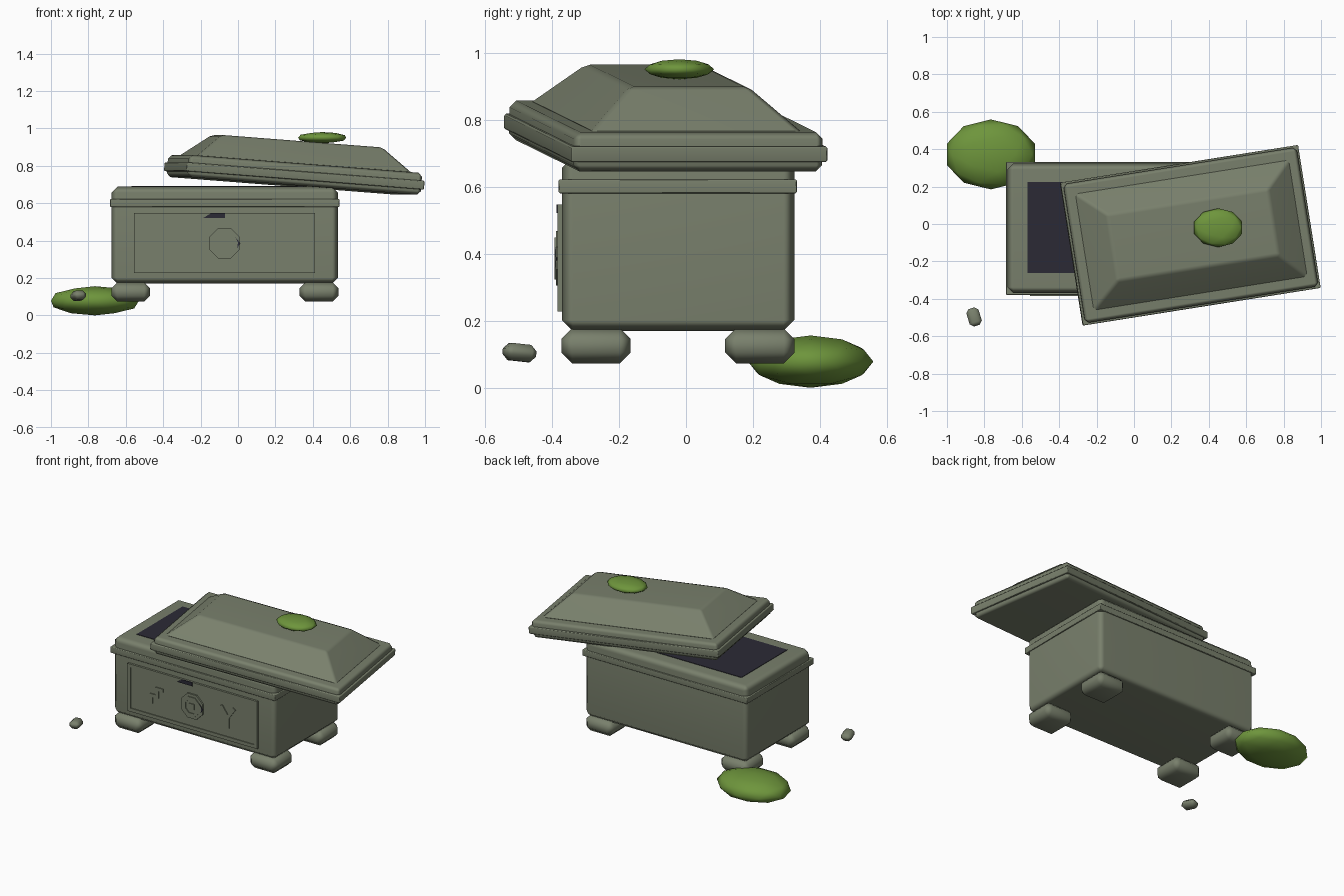
import bpy, bmesh, math
from mathutils import Matrix, Vector

if "Cube" in bpy.data.objects:
    bpy.data.objects.remove(bpy.data.objects["Cube"])


def mat(name, rgb):
    m = bpy.data.materials.new(name)
    m.diffuse_color = (*rgb, 1)
    m.use_nodes = True
    m.node_tree.nodes["Principled BSDF"].inputs["Base Color"].default_value = m.diffuse_color
    return m


STONE = mat("grey_green_stone", (0.19, 0.215, 0.15))
MOSS = mat("moss_green", (0.155, 0.30, 0.045))
DARK = mat("dark_hollow", (0.024, 0.023, 0.036))


def finish(bm, name, m, smooth=50):
    me = bpy.data.meshes.new(name)
    bmesh.ops.recalc_face_normals(bm, faces=bm.faces)
    bm.to_mesh(me)
    bm.free()
    me.materials.append(m)
    ob = bpy.data.objects.new(name, me)
    bpy.context.collection.objects.link(ob)
    if smooth:
        bpy.ops.object.select_all(action='DESELECT')
        ob.select_set(True)
        bpy.context.view_layer.objects.active = ob
        bpy.ops.object.shade_smooth_by_angle(angle=math.radians(smooth))
        if smooth < 90:
            ob.modifiers.new("weighted", 'WEIGHTED_NORMAL').keep_sharp = True
    return ob


def box(name, lo, hi, bevel=0, m=STONE, top=(1, 1), matrix=None):
    """Box between two corners; the top face can taper, the edges can be chamfered."""
    lo, hi = Vector(lo), Vector(hi)
    c, s = (lo + hi) / 2, hi - lo
    bm = bmesh.new()
    bmesh.ops.create_cube(bm, size=1)
    for v in bm.verts:
        if v.co.z > 0:
            v.co.x *= top[0]
            v.co.y *= top[1]
        v.co = Vector(a * b for a, b in zip(v.co, s)) + c
    if bevel:
        bmesh.ops.bevel(bm, geom=bm.edges[:], offset=bevel, segments=1,
                        affect='EDGES', clamp_overlap=True)
    if matrix:
        bm.transform(matrix)
    return finish(bm, name, m, 50 if bevel else 0)


def plate(name, pts, y_front, y_back, m=STONE):
    """Front-facing outline (x, z) extruded along y."""
    bm = bmesh.new()
    f = bm.faces.new([bm.verts.new((x, y_front, z)) for x, z in pts])
    r = bmesh.ops.extrude_face_region(bm, geom=[f])
    for v in r['geom']:
        if isinstance(v, bmesh.types.BMVert):
            v.co.y = y_back
    return finish(bm, name, m, 0)


def blob(name, loc, radii):
    bm = bmesh.new()
    bmesh.ops.create_icosphere(bm, subdivisions=2, radius=1)
    bm.transform(Matrix.Translation(loc) @ Matrix.Diagonal((*radii, 1)))
    return finish(bm, name, MOSS, 180)


# Chest body, band below the mouth, dark opening
box("body", (-0.677, -0.37, 0.17), (0.535, 0.323, 0.688), 0.032)
box("rim_band", (-0.685, -0.38, 0.58), (0.542, 0.331, 0.622), 0.004)
box("dark_opening", (-0.57, -0.262, 0.60), (0.42, 0.225, 0.691), 0, DARK)

# Four chamfered feet
for nx, x in (("left", -0.677), ("right", 0.33)):
    for ny, y in (("front", -0.372), ("back", 0.117)):
        box(f"{ny}_{nx}_foot", (x, y, 0.073), (x + 0.207, y + 0.207, 0.177), 0.032)

# Raised front panel border
X0, X1, Z0, Z1, W = -0.555, 0.412, 0.227, 0.546, 0.023
for n, a, b in (("bottom", (X0, Z0), (X1, Z0 + W)), ("top", (X0, Z1 - W), (X1, Z1)),
                ("left", (X0, Z0 + W), (X0 + W, Z1 - W)), ("right", (X1 - W, Z0 + W), (X1, Z1 - W))):
    box(f"panel_border_{n}", (a[0], -0.384, a[1]), (b[0], -0.36, b[1]))
box("panel_field", (X0 + W, -0.378, Z0 + W), (X1 - W, -0.36, Z1 - W))

# Octagonal medallion: disc, ring and central stud
MX, MZ = -0.072, 0.386


def ring_pts(r, n=8, turn=0.5):
    return [(MX + r * math.cos(2 * math.pi * (i + turn) / n),
             MZ + r * math.sin(2 * math.pi * (i + turn) / n)) for i in range(n)]


plate("medallion_disc", ring_pts(0.088), -0.388, -0.37)
bm = bmesh.new()
loops = [[bm.verts.new((x, y, z)) for x, z in ring_pts(r)]
         for r, y in ((0.068, -0.38), (0.068, -0.393), (0.048, -0.393), (0.048, -0.38))]
for a, b in zip(loops, loops[1:] + loops[:1]):
    for i in range(8):
        j = (i + 1) % 8
        bm.faces.new((a[i], a[j], b[j], b[i]))
finish(bm, "medallion_ring", STONE, 0)
plate("medallion_stud", ring_pts(0.027, 4), -0.393, -0.38)


# Carved marks made of short bars
def bars(name, path, w=0.011):
    for k, (p, q) in enumerate(zip(path, path[1:])):
        p, q = Vector(p), Vector(q)
        d = (q - p).normalized() * w
        n = Vector((-d.y, d.x))
        plate(f"{name}_{k}", [p - d + n, p - d - n, q + d - n, q + d + n], -0.384, -0.37)


bars("stepped_mark", [(-0.30, 0.43), (-0.335, 0.43), (-0.335, 0.378),
                      (-0.378, 0.378), (-0.378, 0.335)])
bars("forked_mark_stem", [(0.19, 0.32), (0.19, 0.38)])
for n, x in (("left", 0.147), ("right", 0.233)):
    bars(f"forked_mark_{n}_arm", [(0.19, 0.38), (x, 0.44)])

# Dark cracks on the front
plate("panel_crack", [(-0.185, 0.521), (-0.07, 0.521), (-0.07, 0.546), (-0.145, 0.546)],
      -0.386, -0.38, DARK)
plate("medallion_crack", [(-0.015, 0.42), (0.013, 0.385), (-0.005, 0.36), (0.0, 0.39)],
      -0.39, -0.385, DARK)

# Lid pushed aside: slab, protruding lip and tapered roof
LID = (Matrix.Translation((0.297, -0.061, 0.692)) @ Matrix.Rotation(math.radians(9), 4, 'Z')
       @ Matrix.Rotation(math.radians(4.4), 4, 'Y'))
box("lid_slab", (-0.633, -0.376, 0), (0.633, 0.376, 0.118), 0.02, matrix=LID)
box("lid_lip", (-0.645, -0.387, 0.03), (0.645, 0.387, 0.077), 0.005, matrix=LID)
box("lid_roof", (-0.59, -0.325, 0.11), (0.59, 0.325, 0.24), 0.014,
    top=(0.74, 0.55), matrix=LID)

# Moss clumps and loose pebble
blob("lid_moss", (0.45, -0.02, 0.95), (0.135, 0.104, 0.03))
blob("ground_moss", (-0.765, 0.372, 0.078), (0.247, 0.187, 0.078))
PEB = (Matrix.Translation((-0.855, -0.497, 0.105)) @ Matrix.Rotation(math.radians(17), 4, 'Z')
       @ Matrix.Rotation(math.radians(-6), 4, 'X'))
box("pebble", (-0.034, -0.048, -0.026), (0.034, 0.048, 0.026), 0.018, matrix=PEB)
